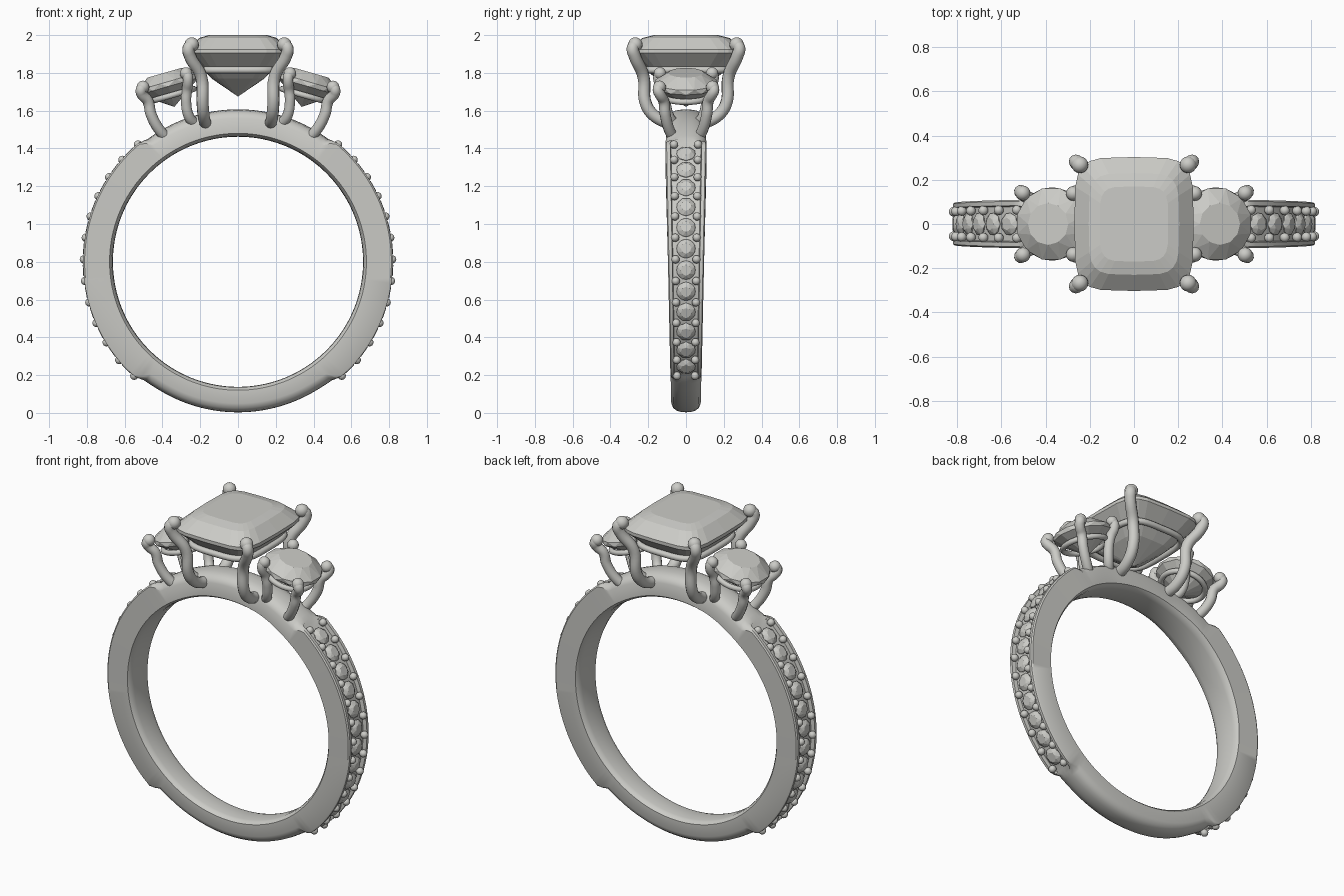
import bpy, bmesh
from math import sin, cos, pi, radians, copysign
from mathutils import Matrix, Vector

cube = bpy.data.objects.get("Cube")
if cube:
    bpy.data.objects.remove(cube)

metal = bpy.data.materials.new("pale grey")
metal.use_nodes = True
GREY = (0.6, 0.6, 0.57, 1)
metal.diffuse_color = GREY
metal.node_tree.nodes["Principled BSDF"].inputs["Base Color"].default_value = GREY

CENTRE = 0.8          # height of the finger hole's axis


def finish(bm, name, smooth_angle=None):
    bmesh.ops.recalc_face_normals(bm, faces=bm.faces)
    mesh = bpy.data.meshes.new(name)
    bm.to_mesh(mesh)
    bm.free()
    mesh.materials.append(metal)
    ob = bpy.data.objects.new(name, mesh)
    bpy.context.collection.objects.link(ob)
    if smooth_angle:
        smooth(ob, smooth_angle)
    return ob


def smooth(ob, angle):
    bpy.ops.object.select_all(action='DESELECT')
    ob.select_set(True)
    bpy.context.view_layer.objects.active = ob
    bpy.ops.object.shade_smooth_by_angle(angle=radians(angle))


def tube(name, points, radius, closed=False, tip=0):
    """Round wire through the points, with an optional ball on its end."""
    cu = bpy.data.curves.new(name, 'CURVE')
    cu.dimensions = '3D'
    cu.bevel_depth, cu.bevel_resolution = radius, 4
    cu.resolution_u = 6
    cu.use_fill_caps = True
    sp = cu.splines.new('BEZIER')
    sp.bezier_points.add(len(points) - 1)
    sp.use_cyclic_u = closed
    for bp, p in zip(sp.bezier_points, points):
        bp.co = p
        bp.handle_left_type = bp.handle_right_type = 'AUTO'
    ob = bpy.data.objects.new(name, cu)
    bpy.context.collection.objects.link(ob)
    bpy.ops.object.select_all(action='DESELECT')
    ob.select_set(True)
    bpy.context.view_layer.objects.active = ob
    bpy.ops.object.convert(target='MESH')
    ob = bpy.context.view_layer.objects.active
    if tip:
        bm = bmesh.new()
        bm.from_mesh(ob.data)
        bmesh.ops.create_uvsphere(bm, u_segments=16, v_segments=10, radius=tip,
                                  matrix=Matrix.Translation(points[-1]))
        bm.to_mesh(ob.data)
        bm.free()
    ob.data.materials.clear()
    ob.data.materials.append(metal)
    smooth(ob, 50)
    return ob


def outline(a, power):
    """Unit superellipse: power 2 is round, higher is squarer."""
    c, s = cos(a), sin(a)
    return (copysign(abs(c) ** (2 / power), c), copysign(abs(s) ** (2 / power), s))


def gem(bm, n, rings, matrix, power=2, stagger=True):
    """Faceted stone from rings of (x radius, y radius, height), table first."""
    loops = []
    for k, (rx, ry, z) in enumerate(rings):
        shift = 0.5 * (k % 2) if stagger else 0
        pts = [outline(2 * pi * (i + shift) / n, power) for i in range(n)]
        loops.append([bm.verts.new(matrix @ Vector((rx * x, ry * y, z))) for x, y in pts])
    bm.faces.new(loops[0])
    for k, (a, b) in enumerate(zip(loops, loops[1:])):
        for i in range(n):
            j = (i + 1) % n
            if not stagger:
                bm.faces.new((a[i], a[j], b[j], b[i]))
            elif k % 2 == 0:
                bm.faces.new((a[i], a[j], b[i]))
                bm.faces.new((a[j], b[j], b[i]))
            else:
                bm.faces.new((a[i], a[j], b[j]))
                bm.faces.new((a[i], b[j], b[i]))
    tip = bm.verts.new(matrix @ Vector((0, 0, rings[-1][2] - rings[-1][0] * 0.68)))
    for i in range(n):
        bm.faces.new((loops[-1][i], loops[-1][(i + 1) % n], tip))


def ramp(x, a, b):
    t = min(1, max(0, (x - a) / (b - a)))
    return t * t * (3 - 2 * t)


def half_width(t):
    """Half the band's width at angle t from the top."""
    w = 0.078 + 0.032 * (1 + cos(t)) / 1.8
    return w - 0.016 * (1 - ramp(t, 0.25, 0.7))


# Band: section swept round the hole, grooved at the sides, rounded top and bottom
STEPS = 180
ROUND = [(0.76, 1), (0.785, 0.86), (0.8, 0.6), (0.805, 0.3), (0.807, 0)]
GROOVE = [(0.812, 1), (0.82, 0.94), (0.82, 0.76), (0.797, 0.72), (0.797, 0)]
bm = bmesh.new()
sections = []
for i in range(STEPS):
    a = 2 * pi * i / STEPS
    t = min(a, 2 * pi - a)
    w = half_width(t)
    side = ramp(t, 0.62, 0.69) * (1 - ramp(t, 2.42, 2.48))
    drop = 0.01 * ramp(t, 2.3, 2.6)
    half = [(0.662, 0), (0.664, 0.6), (0.669, 0.85), (0.68, 1)]
    half += [(p[0] + (q[0] - p[0]) * side - drop, p[1] + (q[1] - p[1]) * side)
             for p, q in zip(ROUND, GROOVE)]
    loop = half + [(r, -y) for r, y in half[-2:0:-1]]
    sections.append([bm.verts.new((r * sin(a), y * w, CENTRE + r * cos(a))) for r, y in loop])
for i in range(STEPS):
    a, b = sections[i], sections[(i + 1) % STEPS]
    for k in range(len(a)):
        m = (k + 1) % len(a)
        bm.faces.new((a[k], a[m], b[m], b[k]))
finish(bm, "band", 35)

# Small stones and holding beads set along both sides
FIRST, PITCH, COUNT = radians(40.5), radians(8.1), 12
stones, beads = bmesh.new(), bmesh.new()
for sx in (-1, 1):
    for i in range(COUNT + 1):
        t = FIRST + PITCH * i
        turn = Matrix.Translation((0, 0, CENTRE)) @ Matrix.Rotation(sx * t, 4, 'Y')
        for sy in (-1, 1):
            place = turn @ Matrix.Translation((0, sy * half_width(t) * 0.58, 0.816))
            bmesh.ops.create_uvsphere(beads, u_segments=12, v_segments=8, radius=0.022, matrix=place)
        if i < COUNT:
            spin = Matrix.Rotation(sx * (t + PITCH / 2), 4, 'Y')
            place = Matrix.Translation((0, 0, CENTRE)) @ spin @ Matrix.Translation((0, 0, 0.803))
            gem(stones, 8, [(0.028, 0.028, 0.019), (0.05, 0.05, 0.004), (0.05, 0.05, -0.004)], place)
finish(stones, "band_stones")
finish(beads, "band_beads", 60)

# Large cushion stone
bm = bmesh.new()
gem(bm, 24, [(0.155, 0.17, 2.0), (0.205, 0.23, 1.985), (0.27, 0.303, 1.925),
             (0.27, 0.303, 1.905), (0.14, 0.16, 1.77)], Matrix(), power=4.6, stagger=False)
finish(bm, "centre_stone")

# Wire rail under the large stone
rail = [outline(2 * pi * i / 32, 4) for i in range(32)]
tube("centre_rail", [(0.205 * x, 0.235 * y, 1.815) for x, y in rail], 0.018, closed=True)

CENTRE_PRONG = [(0.17, 0.06, 1.53), (0.18, 0.15, 1.56), (0.187, 0.21, 1.63), (0.195, 0.225, 1.78),
                (0.255, 0.272, 1.89), (0.262, 0.282, 1.93), (0.245, 0.268, 1.95)]
OUTER_PRONG = [(0.37, 0.06, 1.45), (0.41, 0.085, 1.49), (0.46, 0.11, 1.58), (0.477, 0.118, 1.65),
               (0.51, 0.14, 1.69), (0.513, 0.148, 1.71), (0.503, 0.14, 1.725)]
INNER_PRONG = [(0.23, 0.06, 1.53), (0.26, 0.09, 1.57), (0.275, 0.11, 1.65), (0.27, 0.12, 1.71),
               (0.265, 0.145, 1.76), (0.268, 0.145, 1.785), (0.275, 0.138, 1.797)]

for sx, side in ((-1, "right"), (1, "left")):
    # Round side stone, tilted outwards, with its rail
    place = Matrix.Translation((sx * 0.372, 0, 1.743)) @ Matrix.Rotation(sx * radians(16), 4, 'Y')
    bm = bmesh.new()
    gem(bm, 12, [(0.095, 0.095, 0.06), (0.166, 0.166, 0.01), (0.166, 0.166, -0.015)], place)
    finish(bm, side + "_stone")
    ring = [outline(2 * pi * i / 16, 2) for i in range(16)]
    tube(side + "_rail", [place @ Vector((0.125 * x, 0.125 * y, -0.065)) for x, y in ring],
         0.016, closed=True)
    # Prongs
    for sy, end in ((-1, "front"), (1, "back")):
        for kind, path, r, tip in (("centre", CENTRE_PRONG, 0.032, 0.038),
                                   ("outer", OUTER_PRONG, 0.029, 0.034),
                                   ("inner", INNER_PRONG, 0.028, 0.033)):
            tube(f"{kind}_prong_{end}_{side}", [(sx * x, sy * y, z) for x, y, z in path], r, tip=tip)
